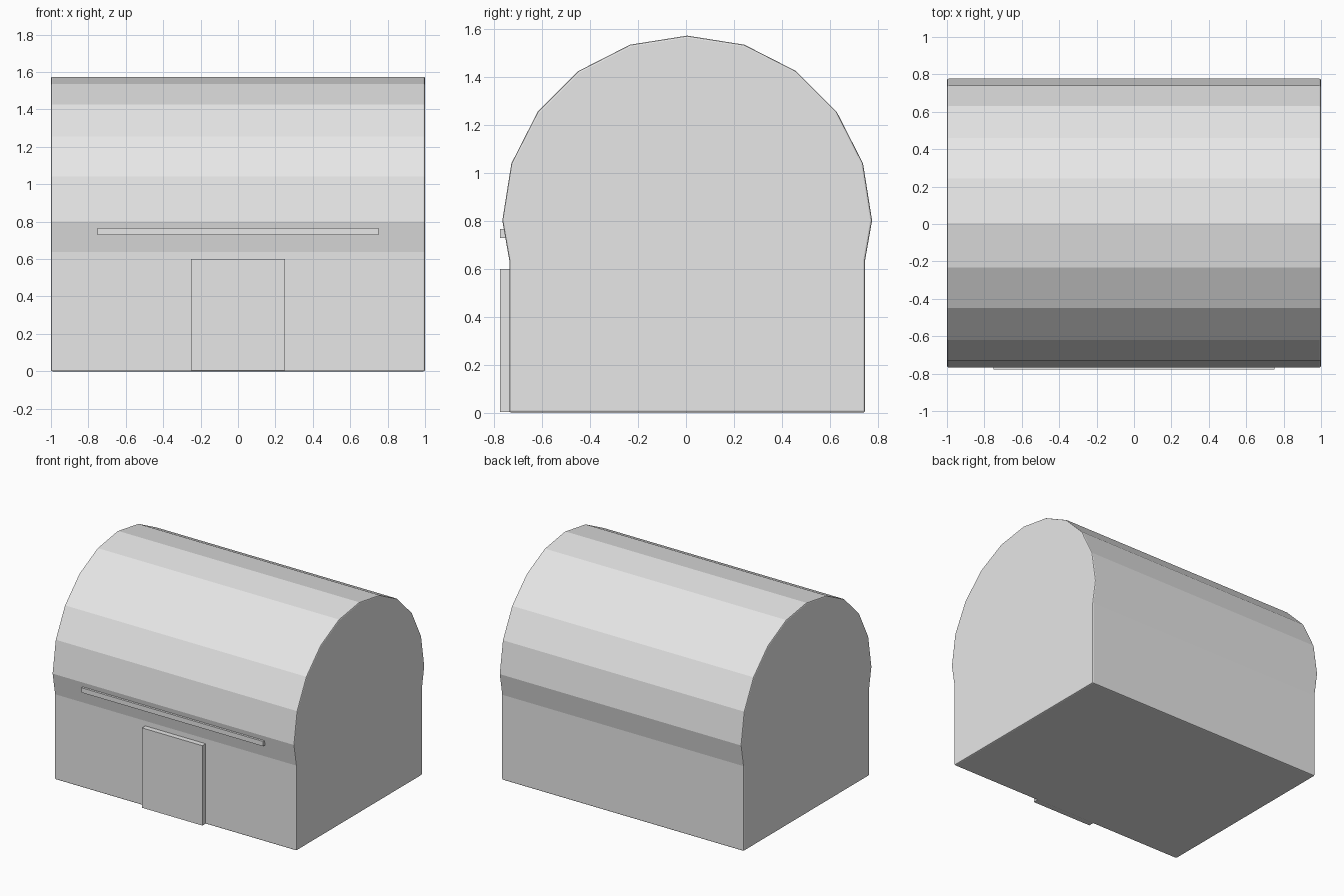
import bpy, bmesh, math

cube = bpy.data.objects.get("Cube")
if cube:
    bpy.data.objects.remove(cube, do_unlink=True)

GREY = (0.8, 0.8, 0.8, 1.0)
grey = bpy.data.materials.new("plain_grey")
grey.use_nodes = True
grey.diffuse_color = GREY
grey.node_tree.nodes["Principled BSDF"].inputs["Base Color"].default_value = GREY

MID_Y, AXIS_Z, RADIUS, HALF_WALL = 0.005, 0.802, 0.772, 0.743
FRONT = -0.777


def finish(name, bm):
    bmesh.ops.recalc_face_normals(bm, faces=bm.faces)
    mesh = bpy.data.meshes.new(name)
    bm.to_mesh(mesh)
    bm.free()
    mesh.materials.append(grey)
    obj = bpy.data.objects.new(name, mesh)
    bpy.context.collection.objects.link(obj)
    return obj


def box(name, x, y, z):
    bm = bmesh.new()
    bmesh.ops.create_cube(bm, size=1)
    for v in bm.verts:
        for axis, (low, high) in enumerate((x, y, z)):
            v.co[axis] = high if v.co[axis] > 0 else low
    return finish(name, bm)


# Building shell: straight walls running into a faceted barrel roof
step = math.radians(18)
profile = [(HALF_WALL, 0), (HALF_WALL, 0.637)]
profile += [(RADIUS * math.cos(i * step), AXIS_Z + RADIUS * math.sin(i * step))
            for i in range(11)]
profile += [(-HALF_WALL, 0.637), (-HALF_WALL, 0)]

bm = bmesh.new()
end = bm.faces.new([bm.verts.new((-1, MID_Y + y, z)) for y, z in profile])
moved = bmesh.ops.extrude_face_region(bm, geom=[end], use_keep_orig=True)["geom"]
for v in moved:
    if isinstance(v, bmesh.types.BMVert):
        v.co.x = 1
shell = finish("barrel_roof_building", bm)

# Softened outer edges, leaving the roof facets crisp
bevel = shell.modifiers.new("edge_bevel", "BEVEL")
bevel.width = 0.008
bevel.segments = 2
bevel.limit_method = "ANGLE"
bevel.angle_limit = math.radians(60)

# Front door slab and the rail above it
box("front_door", (-0.25, 0.25), (FRONT, -0.70), (0.003, 0.6))
box("front_rail", (-0.752, 0.752), (FRONT, -0.735), (0.73, 0.766))
